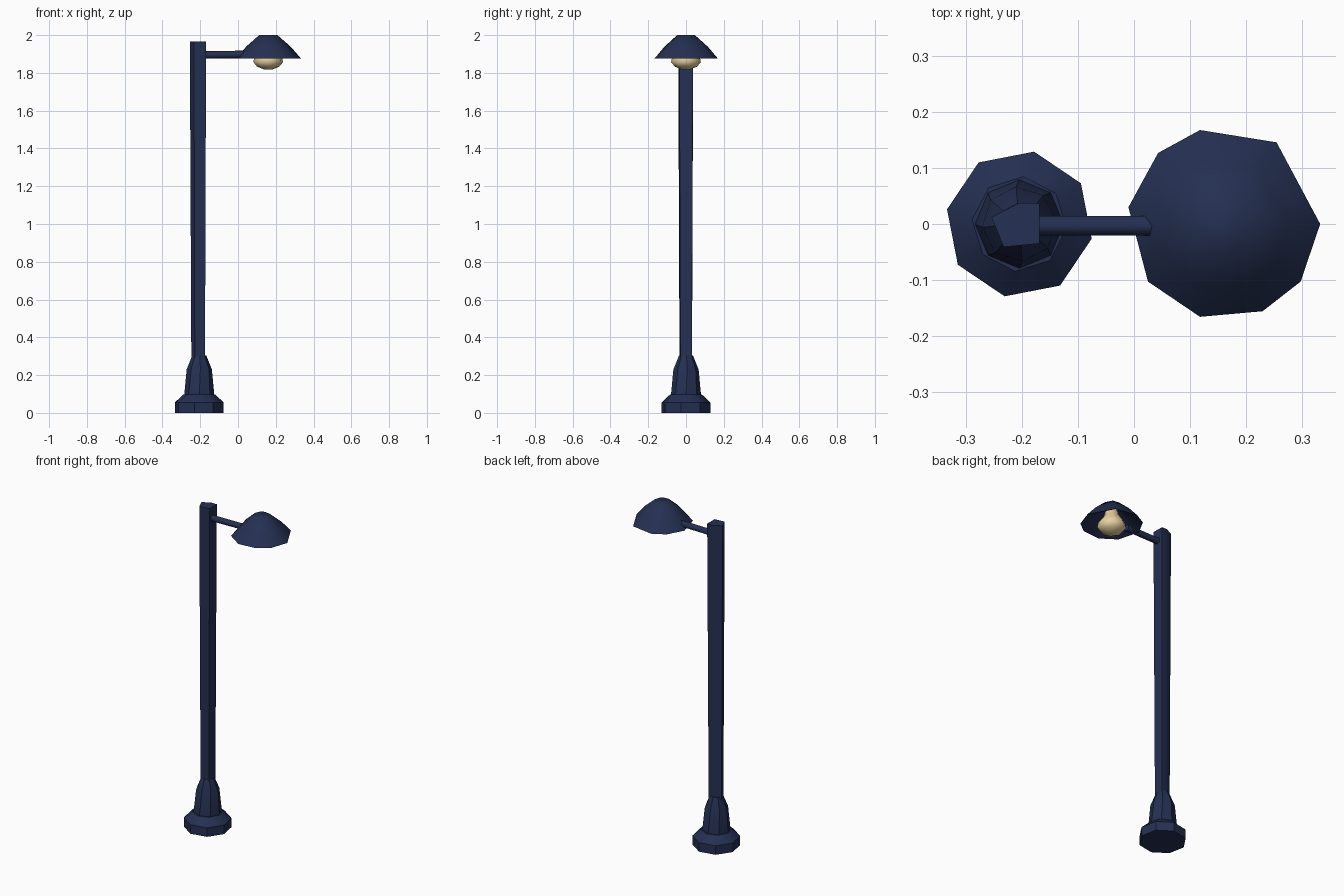
import bpy, math

if "Cube" in bpy.data.objects:
    bpy.data.objects.remove(bpy.data.objects["Cube"])

POST_X = -0.205
LAMP_X = 0.16


def material(name, rgb):
    m = bpy.data.materials.new(name)
    m.diffuse_color = (*rgb, 1)
    m.use_nodes = True
    m.node_tree.nodes["Principled BSDF"].inputs["Base Color"].default_value = m.diffuse_color
    return m


navy = material("navy paint", (0.018, 0.029, 0.084))
glow = material("warm glass", (0.83, 0.66, 0.36))


def ring(cx, r, z, n=8, phase=0.0):
    """Regular polygon ring around a vertical axis, phase in degrees."""
    a = [math.radians(phase) + 2 * math.pi * i / n for i in range(n)]
    return [(cx + r * math.cos(t), r * math.sin(t), z) for t in a]


def scaled(outline, cx, s, z):
    """Outline scaled about (cx, 0) and placed at height z."""
    return [(cx + (x - cx) * s, y * s, z) for x, y in outline]


def loft(name, rings, mat, angle=40):
    """Skin equal-sized rings from bottom to top and cap both ends."""
    n = len(rings[0])
    verts = [v for r in rings for v in r]
    faces = [(k * n + i, k * n + (i + 1) % n, (k + 1) * n + (i + 1) % n, (k + 1) * n + i)
             for k in range(len(rings) - 1) for i in range(n)]
    faces.append(tuple(reversed(range(n))))
    faces.append(tuple(range(len(verts) - n, len(verts))))
    me = bpy.data.meshes.new(name)
    me.from_pydata(verts, [], faces)
    me.materials.append(mat)
    ob = bpy.data.objects.new(name, me)
    bpy.context.collection.objects.link(ob)
    bpy.ops.object.select_all(action='DESELECT')
    ob.select_set(True)
    bpy.context.view_layer.objects.active = ob
    bpy.ops.object.shade_smooth_by_angle(angle=math.radians(angle))
    return ob


# Octagonal foot with a sloped shoulder
loft("base", [ring(POST_X, 0.132, 0, phase=-11.5),
              ring(POST_X, 0.132, 0.055, phase=-11.5),
              ring(POST_X, 0.085, 0.097, phase=-5)], navy)

# Tapered collar between foot and post
loft("collar", [ring(POST_X, 0.080, 0.09),
                ring(POST_X, 0.067, 0.23, phase=5),
                ring(POST_X, 0.037, 0.305, phase=5)], navy)

# Five-sided post, slightly wider at the top
post = [(-0.255, 0.012), (-0.233, -0.041), (-0.169, -0.035),
        (-0.169, 0.037), (-0.205, 0.038)]
loft("post", [scaled(post, POST_X, 0.84, 0.27),
              scaled(post, POST_X, 1.0, 1.965)], navy)

# Horizontal arm, reaching into the shade
arm = [(0.020 * math.cos(a), 0.020 * math.sin(a))
       for a in (math.radians(30 + 60 * i) for i in range(6))]
loft("arm", [[(x, -0.003 + y, z0 + z) for y, z in arm]
             for x, z0 in ((-0.20, 1.895), (0.05, 1.898))], navy, 65)

# Hollow shade: inner skin, rim, outer skin
rim = [(0.333, 0.0), (0.255, 0.146), (0.118, 0.168), (0.043, 0.127), (-0.01, 0.03),
       (0.025, -0.103), (0.118, -0.166), (0.23, -0.156), (0.298, -0.103)]
loft("shade", [scaled(rim, LAMP_X, s, z) for s, z in
               ((0.24, 1.975), (0.95, 1.879), (1.0, 1.877),
                (0.68, 1.94), (0.28, 2.0))], navy, 60)

# Low-poly bulb under the shade
loft("bulb", [ring(LAMP_X, r, z, 8, 10) for r, z in
              ((0.022, 1.818), (0.060, 1.833), (0.080, 1.857),
               (0.074, 1.885), (0.045, 1.925), (0.03, 1.978))], glow, 50)
